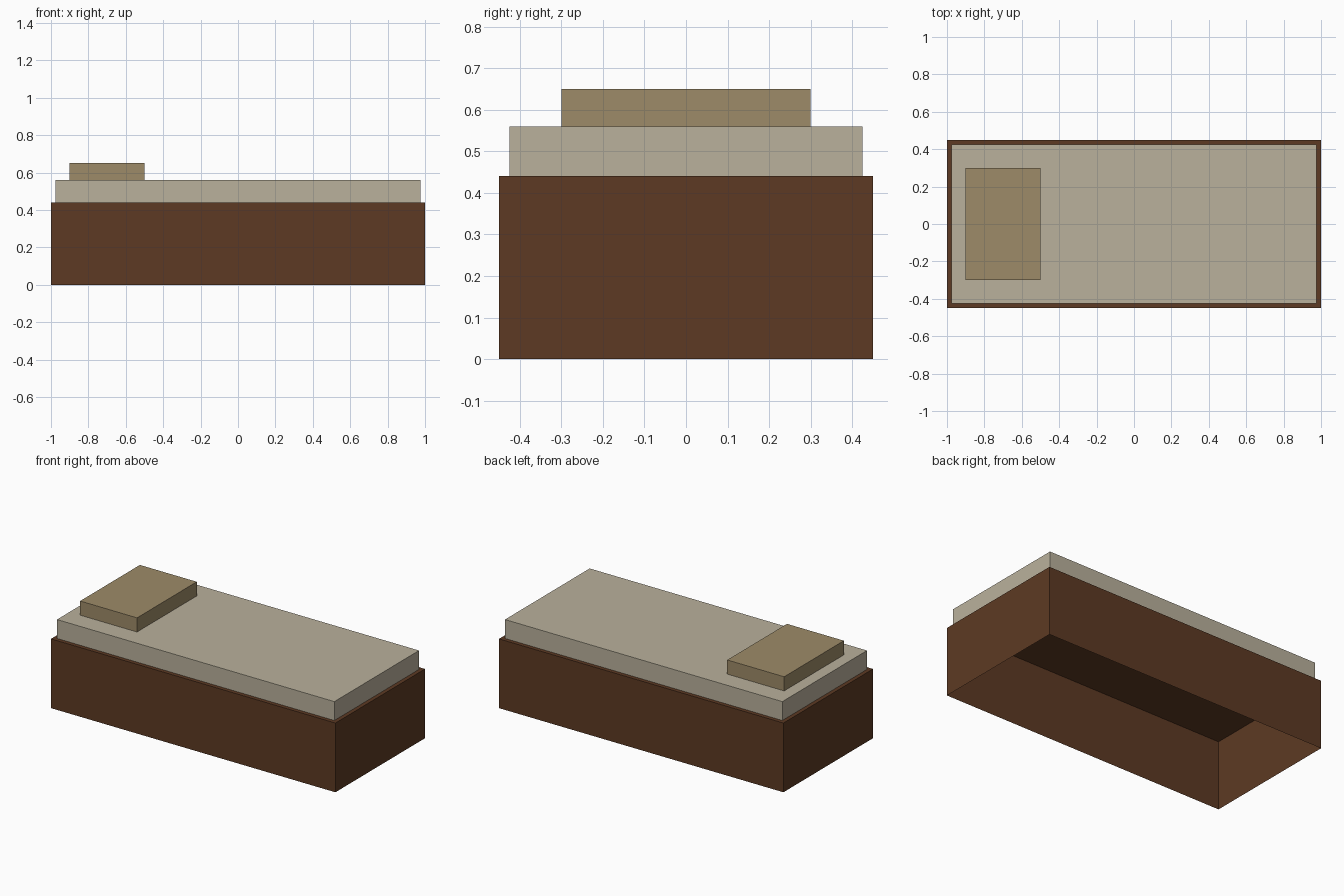
import bpy, bmesh
from mathutils import Matrix

if "Cube" in bpy.data.objects:
    bpy.data.objects.remove(bpy.data.objects["Cube"])


def material(name, rgb):
    """Flat material from 0-255 display values, stored as linear."""
    m = bpy.data.materials.new(name)
    lin = [((c / 255 + 0.055) / 1.055) ** 2.4 for c in rgb]
    m.diffuse_color = (*lin, 1.0)
    m.use_nodes = True
    m.node_tree.nodes["Principled BSDF"].inputs["Base Color"].default_value = m.diffuse_color
    return m


def open_box(name, x, y, z, mat):
    """Box between the given limits, with no underside."""
    bm = bmesh.new()
    bmesh.ops.create_cube(bm, size=1.0)
    under = [f for f in bm.faces if f.normal.z < -0.5]
    bmesh.ops.delete(bm, geom=under, context='FACES_ONLY')
    limits = (x, y, z)
    scale = Matrix.Diagonal([hi - lo for lo, hi in limits] + [1.0])
    move = Matrix.Translation([(hi + lo) / 2 for lo, hi in limits])
    bmesh.ops.transform(bm, matrix=move @ scale, verts=bm.verts)
    mesh = bpy.data.meshes.new(name)
    bm.to_mesh(mesh)
    bm.free()
    mesh.materials.append(mat)
    obj = bpy.data.objects.new(name, mesh)
    bpy.context.collection.objects.link(obj)
    return obj


wood = material("dark_brown_wood", (93, 58, 35))
linen = material("pale_linen", (186, 177, 156))
cushion = material("tan_cushion", (157, 139, 104))

# Hollow wooden base, mattress, then pillow at the left end
open_box("bed_base", (-1.0, 1.0), (-0.45, 0.45), (0.0, 0.44), wood)
open_box("mattress", (-0.975, 0.975), (-0.425, 0.425), (0.44, 0.56), linen)
open_box("pillow", (-0.9, -0.5), (-0.3, 0.3), (0.56, 0.65), cushion)
